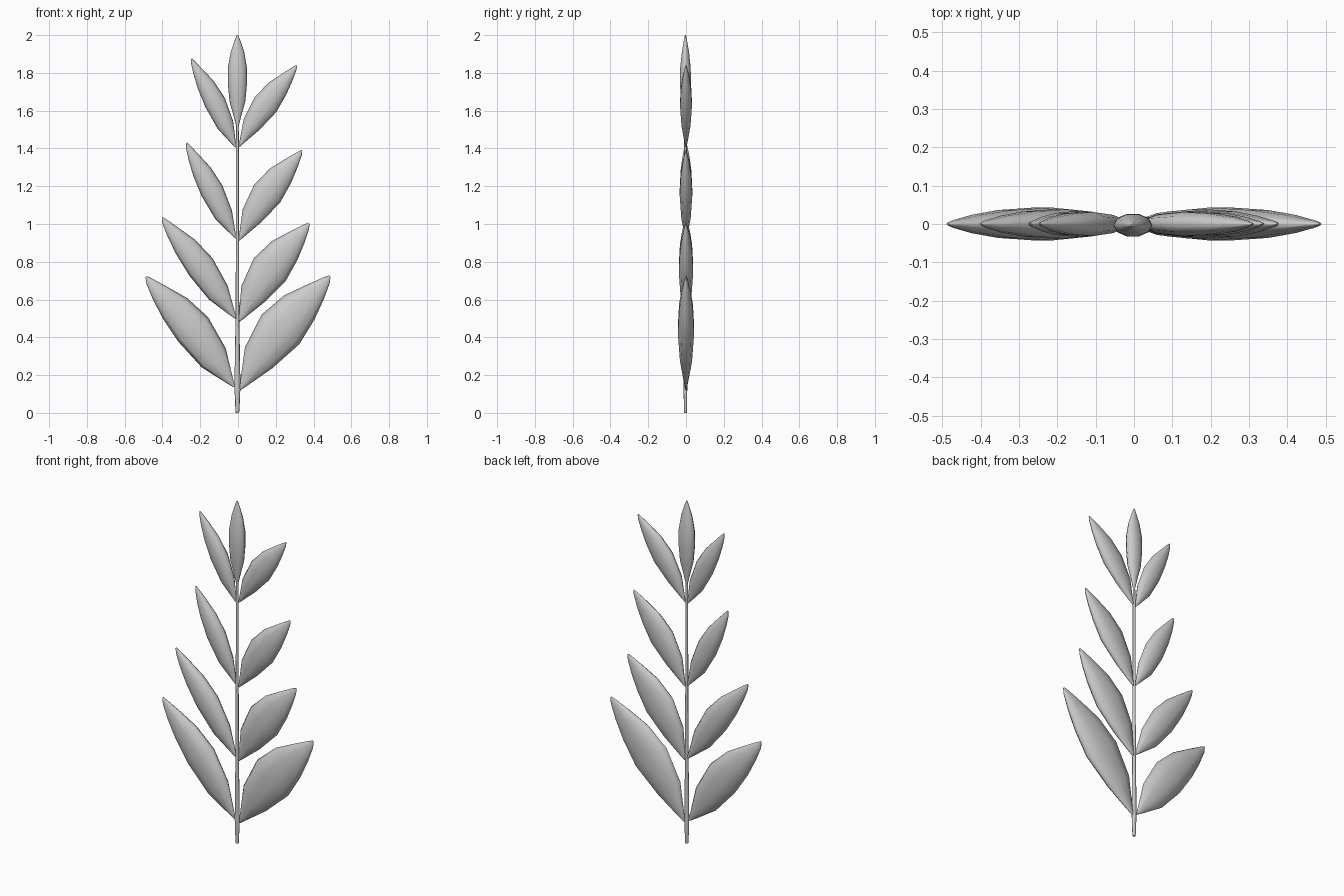
import bpy, bmesh, math
from mathutils import Vector

if "Cube" in bpy.data.objects:
    bpy.data.objects.remove(bpy.data.objects["Cube"])

# Shared leaf profiles: position along leaf, edge offsets (per unit length), thickness factor
T = (0, .07, .25, .5, .7, .85, .96, 1)
UPPER = (.008, .047, .153, .203, .163, .088, .030, .006)
LOW_R = (.008, .030, .085, .129, .105, .068, .032, .008)
LOW_L = (.008, .034, .096, .112, .094, .064, .032, .008)
THICK = (.08, .28, .75, 1, .85, .55, .22, .06)


def loft(name, rings, sides):
    """Skin elliptical rings given as (centre, half-width vector, half-depth)."""
    bm = bmesh.new()
    loops = []
    for c, w, d in rings:
        loop = []
        for i in range(sides):
            a = 2 * math.pi * i / sides
            loop.append(bm.verts.new(c + w * math.cos(a) + Vector((0, d * math.sin(a), 0))))
        loops.append(loop)
    for a, b in zip(loops, loops[1:]):
        for i in range(sides):
            j = (i + 1) % sides
            bm.faces.new((a[i], a[j], b[j], b[i]))
    bm.faces.new(loops[0][::-1])
    bm.faces.new(loops[-1])
    bmesh.ops.recalc_face_normals(bm, faces=bm.faces)
    for f in bm.faces:
        f.smooth = len(f.verts) == 4
    me = bpy.data.meshes.new(name)
    bm.to_mesh(me)
    bm.free()
    ob = bpy.data.objects.new(name, me)
    bpy.context.collection.objects.link(ob)
    return ob


def leaf(name, base, tip, up, low, depth, low_profile):
    b, e = Vector((base[0], 0, base[1])), Vector((tip[0], 0, tip[1]))
    axis = e - b
    n = Vector((-axis.z, 0, axis.x))
    if n.z < 0:
        n = -n
    rings = []
    for t, u, l, k in zip(T, UPPER, low_profile, THICK):
        u, l = u * up, l * low
        rings.append((b + axis * t + n * (u - l) / 2, n * (u + l) / 2, depth * k))
    return loft(name, rings, 10)


# Side leaves, lowest pair first: base, tip, upper width, lower width, half thickness
right = [((.01, .125), (.485, .725), 1.0, 1.0, .045),
         ((.005, .485), (.375, 1.005), 1.0, .95, .040),
         ((.005, .915), (.337, 1.39), .87, .87, .035),
         ((.005, 1.41), (.31, 1.84), .78, .82, .033)]
left = [((-.02, .14), (-.485, .722), .80, 1.0, .045),
        ((-.01, .50), (-.40, 1.035), .65, .90, .040),
        ((-.01, .925), (-.27, 1.43), .55, .95, .035),
        ((-.01, 1.405), (-.245, 1.875), .60, .85, .033)]
for i, p in enumerate(right):
    leaf(f"right_leaf_{i + 1}", *p, LOW_R)
for i, p in enumerate(left):
    leaf(f"left_leaf_{i + 1}", *p, LOW_L)

# Top leaf: height, half width, half thickness
top = [(1.52, .007, .006), (1.57, .020, .012), (1.65, .042, .025), (1.75, .051, .031),
       (1.83, .050, .029), (1.91, .036, .020), (1.97, .016, .009), (2.0, .004, .003)]
loft("top_leaf", [(Vector((-.003, -.003, z)), Vector((w, 0, 0)), d) for z, w, d in top], 10)

# Tapered stem
stem = [(0, .009, .007), (.02, .011, .008), (.14, .016, .010), (.5, .010, .009),
        (.95, .008, .008), (1.42, .008, .007), (1.56, .006, .005)]
loft("stem", [(Vector((-.003, -.003, z)), Vector((w, 0, 0)), d) for z, w, d in stem], 8)
